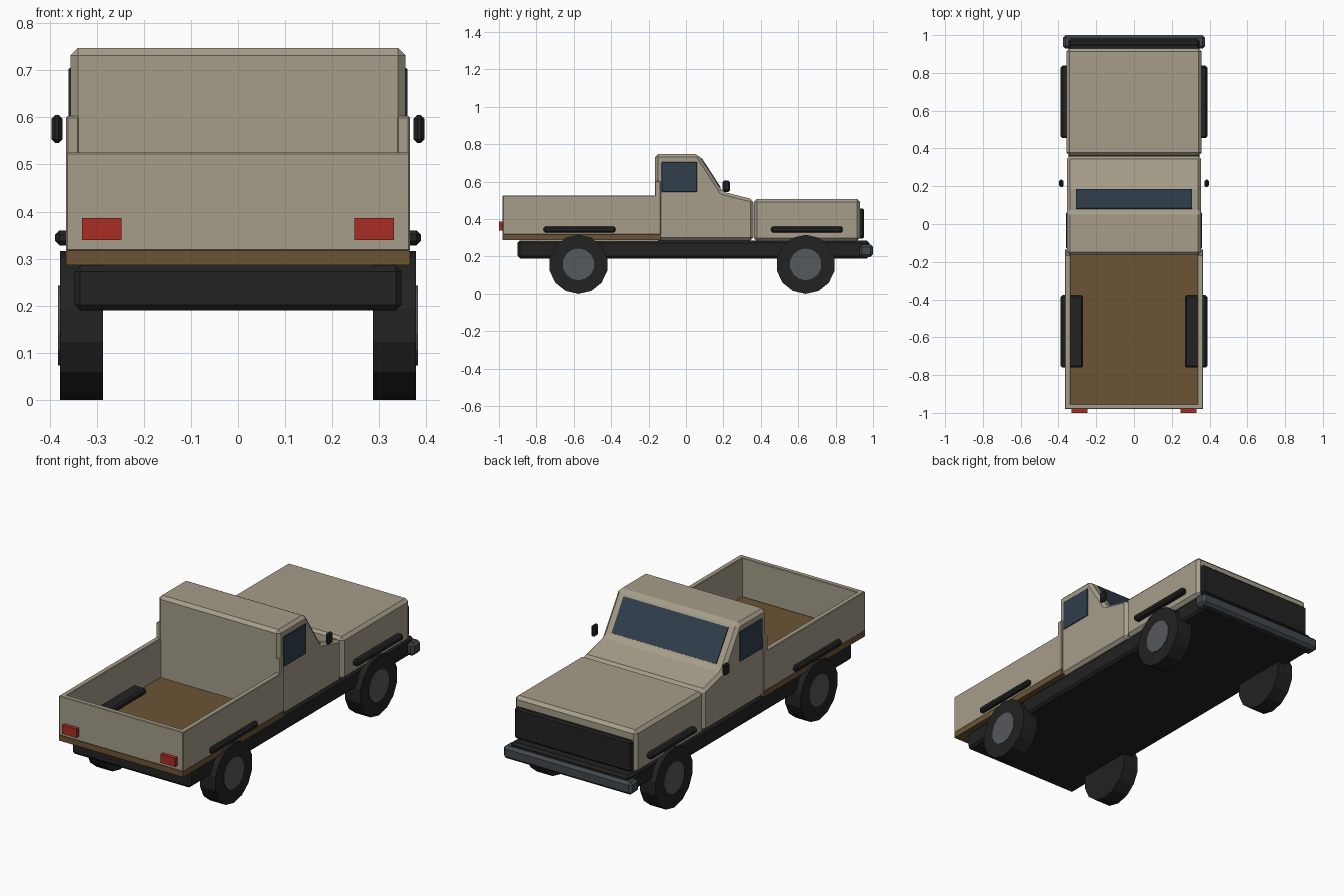
import bpy, bmesh, math
from mathutils import Vector

if "Cube" in bpy.data.objects:
    bpy.data.objects.remove(bpy.data.objects["Cube"])


def material(name, rgb):
    m = bpy.data.materials.new(name)
    m.diffuse_color = (*rgb, 1)
    m.use_nodes = True
    m.node_tree.nodes["Principled BSDF"].inputs["Base Color"].default_value = m.diffuse_color
    return m


BEIGE = material("beige paint", (0.38, 0.34, 0.255))
BROWN = material("brown bed", (0.15, 0.087, 0.034))
BLACK = material("black trim", (0.016, 0.016, 0.016))
GLASS = material("dark glass", (0.029, 0.05, 0.073))
GREY = material("hub grey", (0.09, 0.1, 0.108))
STEEL = material("bumper steel", (0.055, 0.065, 0.075))
RED = material("red lamp", (0.4, 0.027, 0.017))


def finish(name, bm, mat, bevel=0):
    bmesh.ops.recalc_face_normals(bm, faces=bm.faces[:])
    if bevel:
        bmesh.ops.bevel(bm, geom=bm.edges[:], offset=bevel, segments=1,
                        affect='EDGES', clamp_overlap=True)
    mesh = bpy.data.meshes.new(name)
    bm.to_mesh(mesh)
    bm.free()
    mesh.materials.append(mat)
    ob = bpy.data.objects.new(name, mesh)
    bpy.context.collection.objects.link(ob)
    return ob


def prism(name, pts, x0, x1, mat, bevel=0):
    """Extrude a (y, z) outline along x."""
    bm = bmesh.new()
    a = [bm.verts.new((x0, y, z)) for y, z in pts]
    b = [bm.verts.new((x1, y, z)) for y, z in pts]
    bm.faces.new(a)
    bm.faces.new(b[::-1])
    n = len(pts)
    for i in range(n):
        j = (i + 1) % n
        bm.faces.new((a[i], b[i], b[j], a[j]))
    return finish(name, bm, mat, bevel)


def box(name, x, y, z, mat, bevel=0):
    pts = [(y[0], z[0]), (y[1], z[0]), (y[1], z[1]), (y[0], z[1])]
    return prism(name, pts, x[0], x[1], mat, bevel)


def disc(name, cy, cz, r, x0, x1, mat, bevel=0, n=14):
    pts = [(cy + r * math.sin(2 * math.pi * i / n), cz + r * math.cos(2 * math.pi * i / n))
           for i in range(n)]
    return prism(name, pts, x0, x1, mat, bevel)


# Chassis, bumper and grille
box("chassis", (-0.347, 0.347), (-0.90, 0.98), (0.19, 0.285), BLACK, 0.012)
box("front_bumper", (-0.377, 0.377), (0.928, 1.0), (0.197, 0.265), STEEL, 0.014)
box("grille", (-0.342, 0.342), (0.90, 0.952), (0.295, 0.457), BLACK, 0.008)

# Hood and cab
box("hood", (-0.358, 0.358), (0.363, 0.93), (0.283, 0.508), BEIGE, 0.016)
cab = [(-0.165, 0.285), (-0.165, 0.747), (0.065, 0.747), (0.195, 0.547),
       (0.36, 0.505), (0.36, 0.285)]
prism("cab", cab, -0.356, 0.356, BEIGE, 0.016)

# Windshield plate laid on the sloped cab face
top, low = Vector((0.065, 0.747)), Vector((0.195, 0.547))
out = Vector((0.2, 0.13)).normalized() * 0.005
p, q = top.lerp(low, 0.12), top.lerp(low, 0.9)
prism("windshield", [tuple(v) for v in (p - out, p + out, q + out, q - out)],
      -0.307, 0.307, GLASS)

# Cargo bed
box("bed_floor", (-0.365, 0.365), (-0.98, -0.135), (0.287, 0.317), BROWN)
box("tailgate", (-0.365, 0.365), (-0.98, -0.953), (0.316, 0.525), BEIGE, 0.003)

for s, side in ((1, "right"), (-1, "left")):
    def span(a, b):
        return (min(s * a, s * b), max(s * a, s * b))

    box(side + "_bed_wall", span(0.337, 0.365), (-0.98, -0.135), (0.316, 0.525), BEIGE, 0.003)
    box(side + "_bed_post", span(0.337, 0.365), (-0.167, -0.135), (0.316, 0.603), BEIGE, 0.004)
    box(side + "_door_window", span(0.35, 0.36), (-0.13, 0.06), (0.545, 0.705), GLASS, 0.003)
    box(side + "_mirror", span(0.373, 0.396), (0.195, 0.235), (0.545, 0.605), BLACK, 0.008)
    box(side + "_tail_lamp", span(0.247, 0.331), (-1.0, -0.975), (0.34, 0.386), RED)

    # Wheels with hubs, and the fender bars above them
    for cy, end in ((-0.575, "rear"), (0.64, "front")):
        tag = side + "_" + end
        disc(tag + "_wheel", cy, 0.158, 0.158, *span(0.287, 0.378), BLACK)
        disc(tag + "_hub", cy, 0.158, 0.085, *span(0.37, 0.382), GREY)
        mid = cy + 0.006
        box(tag + "_fender_bar", span(0.27, 0.388), (mid - 0.192, mid + 0.192),
            (0.328, 0.36), BLACK, 0.009)
